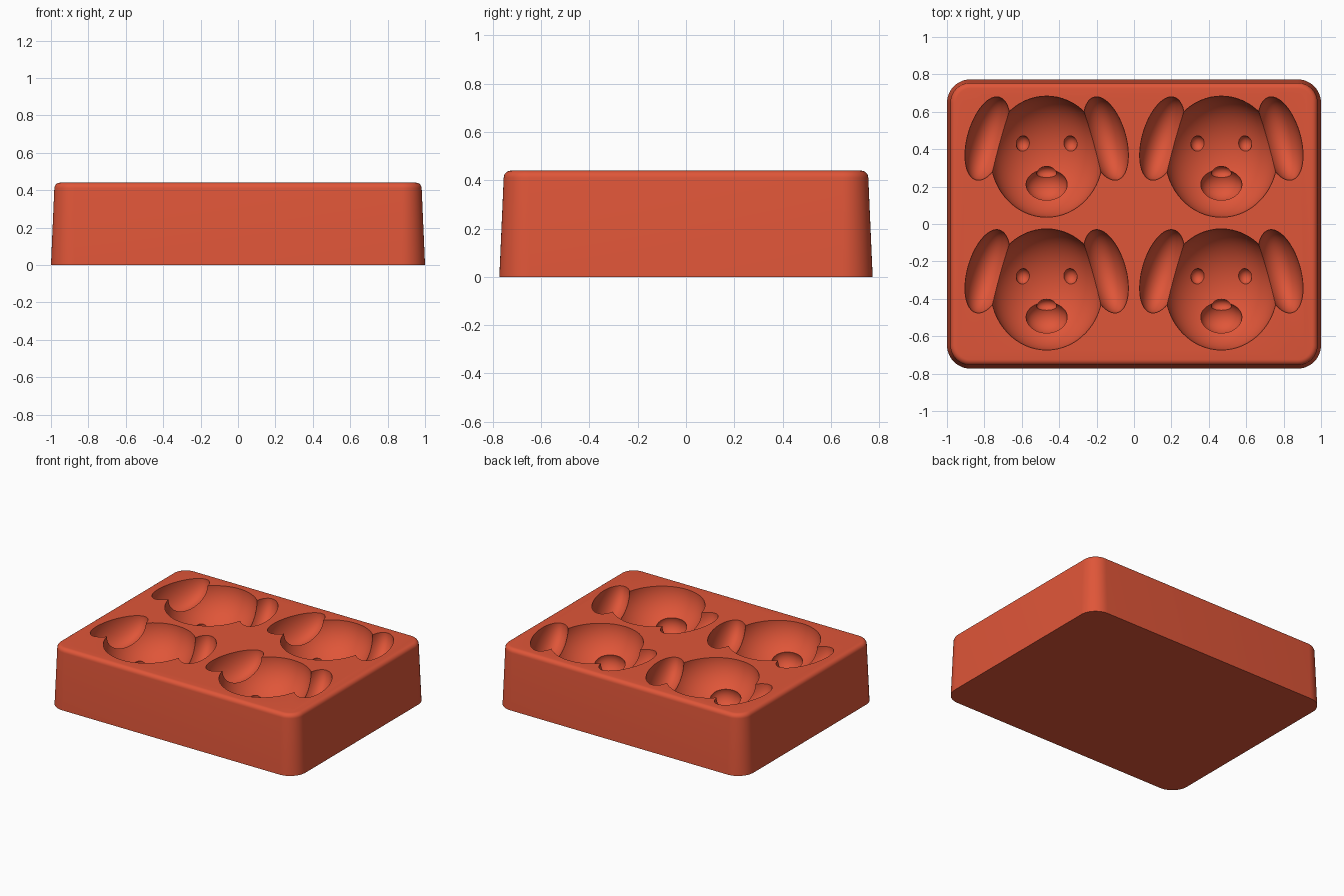
import bpy, bmesh, math
from mathutils import Matrix, Vector

cube = bpy.data.objects.get("Cube")
if cube:
    bpy.data.objects.remove(cube, do_unlink=True)

TOP = 0.44
HALF_X, HALF_Y = 1.0, 0.773
CENTRES = [(x, y) for x in (-0.467, 0.467) for y in (-0.35, 0.36)]

mat = bpy.data.materials.new("terracotta red")
COLOUR = (0.74, 0.092, 0.04, 1)
mat.diffuse_color = COLOUR
mat.use_nodes = True
mat.node_tree.nodes["Principled BSDF"].inputs["Base Color"].default_value = COLOUR


def add_object(name, bm):
    mesh = bpy.data.meshes.new(name)
    bmesh.ops.recalc_face_normals(bm, faces=bm.faces)
    bm.to_mesh(mesh)
    bm.free()
    mesh.materials.append(mat)
    obj = bpy.data.objects.new(name, mesh)
    bpy.context.collection.objects.link(obj)
    return obj


def rounded_loop(bm, inset, z, radius=0.125, steps=12):
    """Ring of vertices around a rounded rectangle."""
    r = radius - inset
    cx, cy = HALF_X - radius, HALF_Y - radius
    ring = []
    for i, (sx, sy) in enumerate([(1, 1), (-1, 1), (-1, -1), (1, -1)]):
        for k in range(steps + 1):
            a = math.pi / 2 * (i + k / steps)
            ring.append(bm.verts.new((sx * cx + r * math.cos(a),
                                      sy * cy + r * math.sin(a), z)))
    return ring


# Tapered block with a rounded top edge
bm = bmesh.new()
draft, fillet = 0.018, 0.03
profile = [(0, 0)]
for k in range(7):
    a = math.pi / 2 * k / 6
    profile.append((draft + fillet * (1 - math.cos(a)),
                    TOP - fillet * (1 - math.sin(a))))
rings = [rounded_loop(bm, inset, z) for inset, z in profile]
for low, high in zip(rings, rings[1:]):
    for i in range(len(low)):
        j = (i + 1) % len(low)
        bm.faces.new((low[i], low[j], high[j], high[i]))
bm.faces.new(rings[0][::-1])
bm.faces.new(rings[-1])
mold = add_object("mold_block", bm)


def cutter(name, pos, size, mirrored=False, tilt=0.0, segments=64):
    """One ellipsoid per face cavity, or a mirrored pair of them."""
    bm = bmesh.new()
    for cx, cy in CENTRES:
        for side in ((-1, 1) if mirrored else (1,)):
            centre = Vector((cx + side * pos[0], cy + pos[1], TOP - pos[2]))
            matrix = (Matrix.Translation(centre)
                      @ Matrix.Rotation(side * tilt, 4, 'Z')
                      @ Matrix.Diagonal((*size, 1)))
            bmesh.ops.create_uvsphere(bm, u_segments=segments,
                                      v_segments=segments // 2 + 1,
                                      radius=1, matrix=matrix)
    obj = add_object(name, bm)
    obj.hide_render = True
    return obj


# Cavities: position is sideways, forward/back and depth below the top
cutters = [
    cutter("face_cavity", (0, 0, 0), (0.3, 0.324, 0.26)),
    cutter("ear_cavities", (0.316, 0.097, 0), (0.107, 0.23, 0.17), True, math.radians(16)),
    cutter("muzzle_cavity", (0, -0.15, 0.215), (0.11, 0.09, 0.09)),
    cutter("nose_cavity", (0, -0.085, 0.27), (0.055, 0.035, 0.04), segments=32),
    cutter("eye_cavities", (0.127, 0.07, 0.225), (0.038, 0.042, 0.04), True, segments=32),
]
for tool in cutters:
    mod = mold.modifiers.new(tool.name, 'BOOLEAN')
    mod.operation = 'DIFFERENCE'
    mod.solver = 'EXACT'
    mod.object = tool

# Bake the cuts and drop the cutters
bpy.context.view_layer.update()
depsgraph = bpy.context.evaluated_depsgraph_get()
baked = bpy.data.meshes.new_from_object(mold.evaluated_get(depsgraph))
mold.modifiers.clear()
mold.data = baked
baked.materials.clear()
baked.materials.append(mat)
for tool in cutters:
    bpy.data.objects.remove(tool, do_unlink=True)

bpy.ops.object.select_all(action='DESELECT')
mold.select_set(True)
bpy.context.view_layer.objects.active = mold
bpy.ops.object.shade_smooth_by_angle(angle=math.radians(30))
